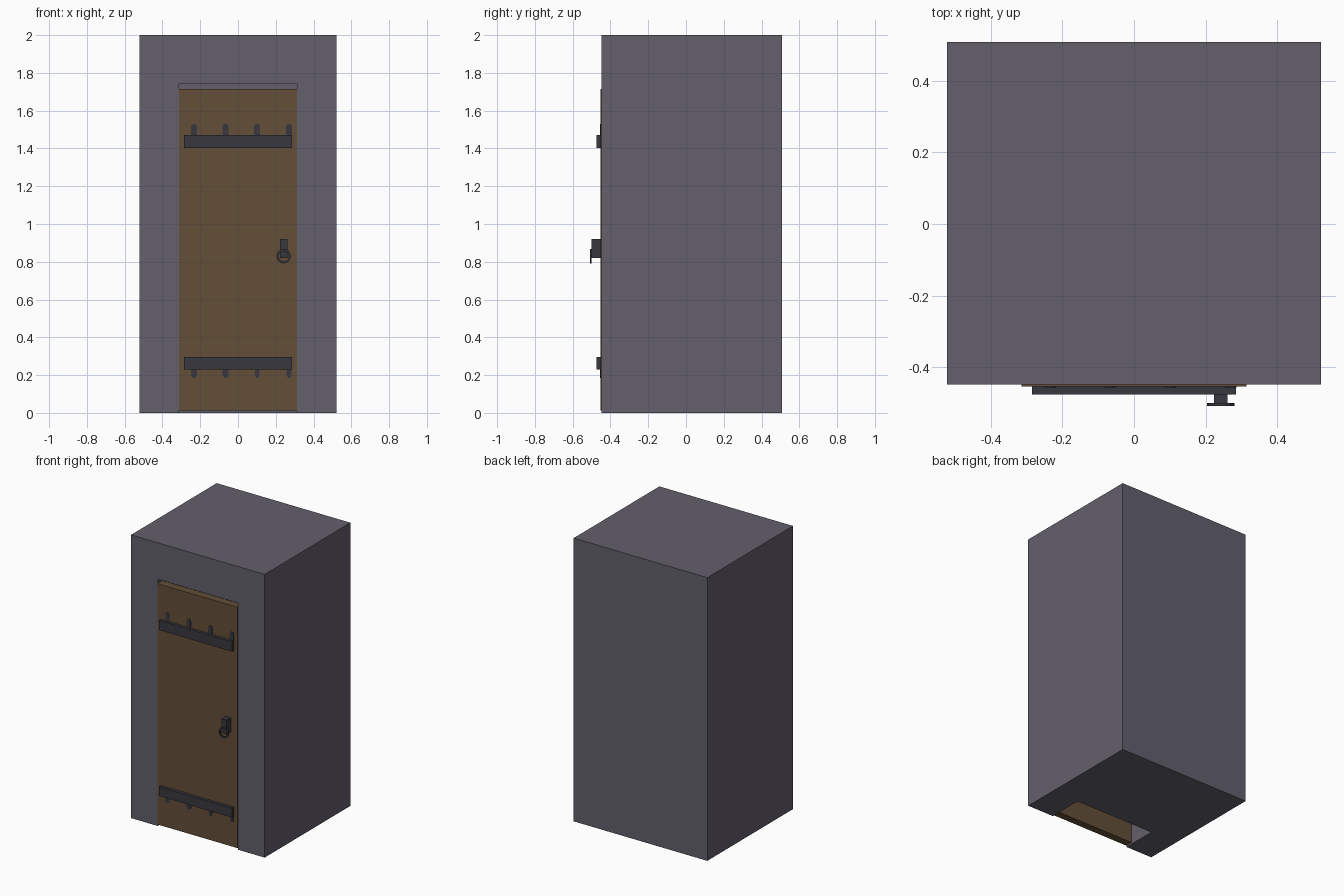
import bpy
import bmesh
import math
from mathutils import Matrix

cube = bpy.data.objects.get("Cube")
if cube:
    bpy.data.objects.remove(cube, do_unlink=True)


def material(name, rgb):
    mat = bpy.data.materials.new(name)
    mat.use_nodes = True
    mat.diffuse_color = (*rgb, 1)
    mat.node_tree.nodes["Principled BSDF"].inputs["Base Color"].default_value = (*rgb, 1)
    return mat


STONE = material("grey stone", (0.125, 0.115, 0.146))
WOOD = material("brown wood", (0.125, 0.078, 0.040))
IRON = material("dark iron", (0.040, 0.038, 0.049))


def add_object(name, bm, mat):
    bmesh.ops.recalc_face_normals(bm, faces=bm.faces)
    mesh = bpy.data.meshes.new(name)
    bm.to_mesh(mesh)
    bm.free()
    obj = bpy.data.objects.new(name, mesh)
    bpy.context.collection.objects.link(obj)
    mesh.materials.append(mat)
    return obj


def box(name, xs, ys, zs, mat):
    bm = bmesh.new()
    spans = (xs, ys, zs)
    centre = [(a + b) / 2 for a, b in spans]
    size = [b - a for a, b in spans]
    matrix = Matrix.Translation(centre) @ Matrix.Diagonal((*size, 1))
    bmesh.ops.create_cube(bm, size=1, matrix=matrix)
    return add_object(name, bm, mat)


def plate(name, outline, front, back, mat):
    """Extrude an (x, z) outline along y."""
    bm = bmesh.new()
    face = bm.faces.new([bm.verts.new((x, front, z)) for x, z in outline])
    grown = bmesh.ops.extrude_face_region(bm, geom=[face])["geom"]
    verts = [v for v in grown if isinstance(v, bmesh.types.BMVert)]
    bmesh.ops.translate(bm, verts=verts, vec=(0, back - front, 0))
    return add_object(name, bm, mat)


# Wall block with a doorway recess that is open at the floor
FACE = -0.448
wall = box("wall_block", (-0.522, 0.522), (FACE, 0.508), (0, 2), STONE)
cutter = box("doorway_cutter", (-0.313, 0.313), (-0.6, -0.198), (-0.2, 1.742), STONE)
cutter.hide_render = True
cut = wall.modifiers.new("doorway", "BOOLEAN")
cut.operation = "DIFFERENCE"
cut.solver = "EXACT"
cut.object = cutter
bpy.context.view_layer.objects.active = wall
wall.select_set(True)
bpy.ops.object.modifier_apply(modifier=cut.name)
bpy.data.objects.remove(cutter, do_unlink=True)

# Door panel, short of the lintel and the floor
DOOR = -0.453
box("door_panel", (-0.313, 0.313), (DOOR, -0.4), (0.013, 1.714), WOOD)

# Iron straps, each with a row of small finials on its outer edge
for name, low, high, edge, up in (("upper", 1.402, 1.47, 1.465, 1),
                                  ("lower", 0.23, 0.296, 0.235, -1)):
    box(name + "_strap", (-0.285, 0.285), (-0.475, -0.44), (low, high), IRON)
    length = 0.065 if up > 0 else 0.05
    for i, x in enumerate((-0.233, -0.066, 0.101, 0.27)):
        w = 0.016 if (up > 0 or i < 2) else 0.012
        tip = edge + up * length
        outline = [(x - w, edge), (x + w, edge), (x + w, tip - up * 0.012),
                   (x + w * 0.4, tip), (x - w * 0.4, tip), (x - w, tip - up * 0.012)]
        plate(f"{name}_finial_{i + 1}", outline, DOOR - 0.003, DOOR + 0.006, IRON)

# Handle mount with a flat pull ring in front of it
HX = 0.242
box("handle_mount", (HX - 0.019, HX + 0.019), (-0.5, -0.44), (0.82, 0.921), IRON)
bm = bmesh.new()
SIDES = 16
loops = []
for radius, y in ((0.038, -0.508), (0.038, -0.499), (0.027, -0.499), (0.027, -0.508)):
    angles = [math.tau * i / SIDES for i in range(SIDES)]
    loops.append([bm.verts.new((HX + radius * math.cos(a), y, 0.829 + radius * math.sin(a)))
                  for a in angles])
for k in range(4):
    a, b = loops[k], loops[(k + 1) % 4]
    for i in range(SIDES):
        j = (i + 1) % SIDES
        bm.faces.new((a[i], a[j], b[j], b[i]))
add_object("handle_ring", bm, IRON)
